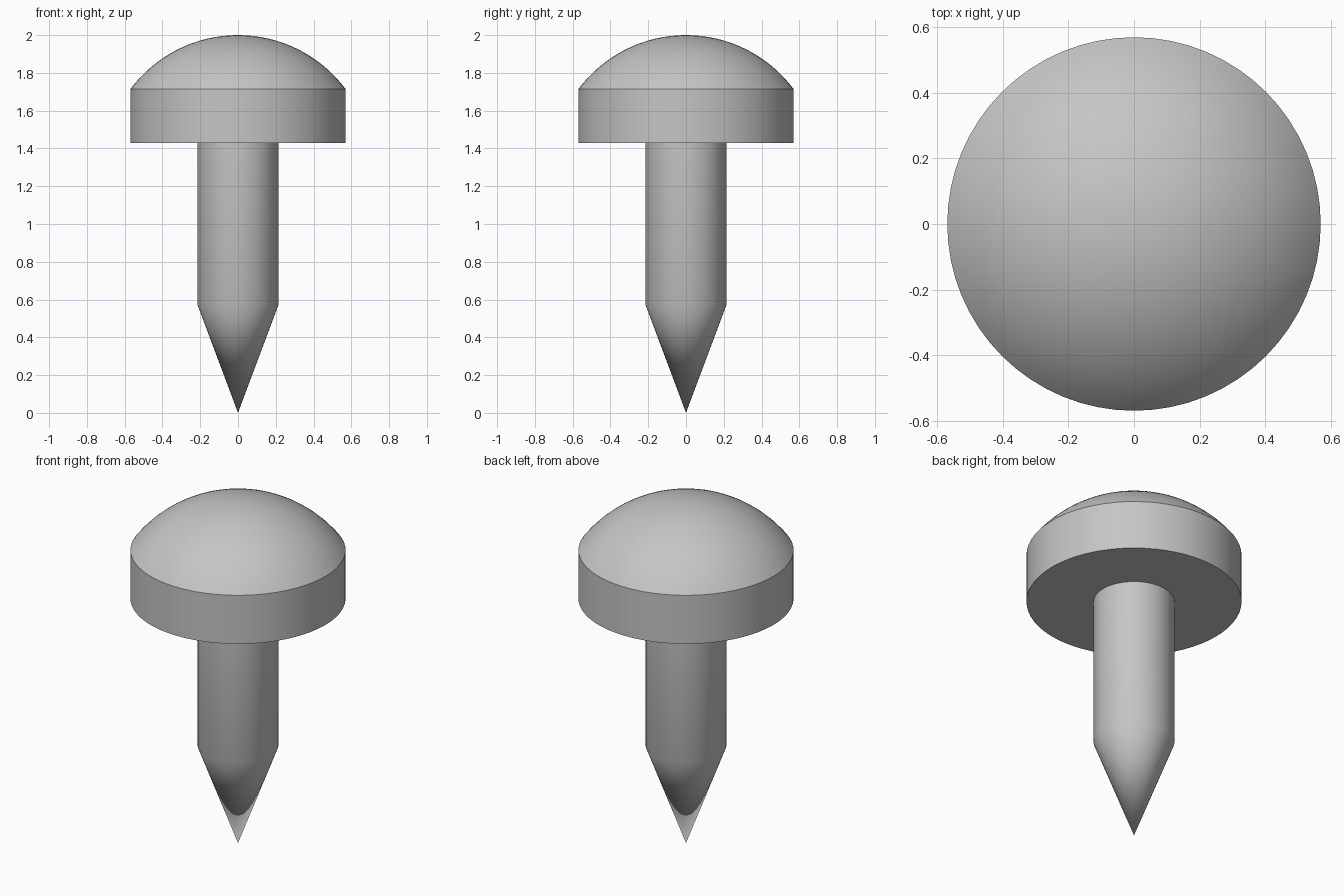
import bpy
import math

cube = bpy.data.objects.get("Cube")
if cube:
    bpy.data.objects.remove(cube, do_unlink=True)

SEGMENTS = 64
HEAD_RADIUS, SHAFT_RADIUS = 0.57, 0.214
TOP, RIM, UNDERSIDE, SHOULDER = 2.0, 1.714, 1.43, 0.571

grey = bpy.data.materials.new("plain grey")
grey.use_nodes = True
colour = (0.56, 0.56, 0.56, 1)
grey.diffuse_color = colour
grey.node_tree.nodes["Principled BSDF"].inputs["Base Color"].default_value = colour


def lathe(name, profile):
    """Revolve (radius, height) points around z; radius 0 makes a pole."""
    verts, faces, rings = [], [], []
    for r, z in profile:
        count = SEGMENTS if r > 0 else 1
        rings.append([len(verts) + i for i in range(count)])
        for i in range(count):
            a = math.tau * i / SEGMENTS
            verts.append((r * math.cos(a), r * math.sin(a), z))
    for low, high in zip(rings, rings[1:]):
        for i in range(SEGMENTS):
            j = (i + 1) % SEGMENTS
            if len(low) == 1:
                faces.append((low[0], high[j], high[i]))
            elif len(high) == 1:
                faces.append((low[i], low[j], high[0]))
            else:
                faces.append((low[i], low[j], high[j], high[i]))
    mesh = bpy.data.meshes.new(name)
    mesh.from_pydata(verts, [], faces)
    mesh.materials.append(grey)
    obj = bpy.data.objects.new(name, mesh)
    bpy.context.collection.objects.link(obj)
    bpy.ops.object.select_all(action="DESELECT")
    obj.select_set(True)
    bpy.context.view_layer.objects.active = obj
    bpy.ops.object.shade_smooth_by_angle(angle=math.radians(30))
    return obj


# Head: flat underside, straight rim and a shallow spherical cap
rise = TOP - RIM
cap_radius = (HEAD_RADIUS ** 2 + rise ** 2) / (2 * rise)
half_angle = math.asin(HEAD_RADIUS / cap_radius)
steps = 16
dome = []
for i in range(steps):
    a = half_angle * (1 - i / steps)
    dome.append((cap_radius * math.sin(a), TOP - cap_radius * (1 - math.cos(a))))
lathe("head", [(0, UNDERSIDE), (HEAD_RADIUS, UNDERSIDE)] + dome + [(0, TOP)])

# Shaft with its pointed tip, running up to the head
lathe("pointed_shaft", [(0, 0), (SHAFT_RADIUS, SHOULDER), (SHAFT_RADIUS, UNDERSIDE)])
